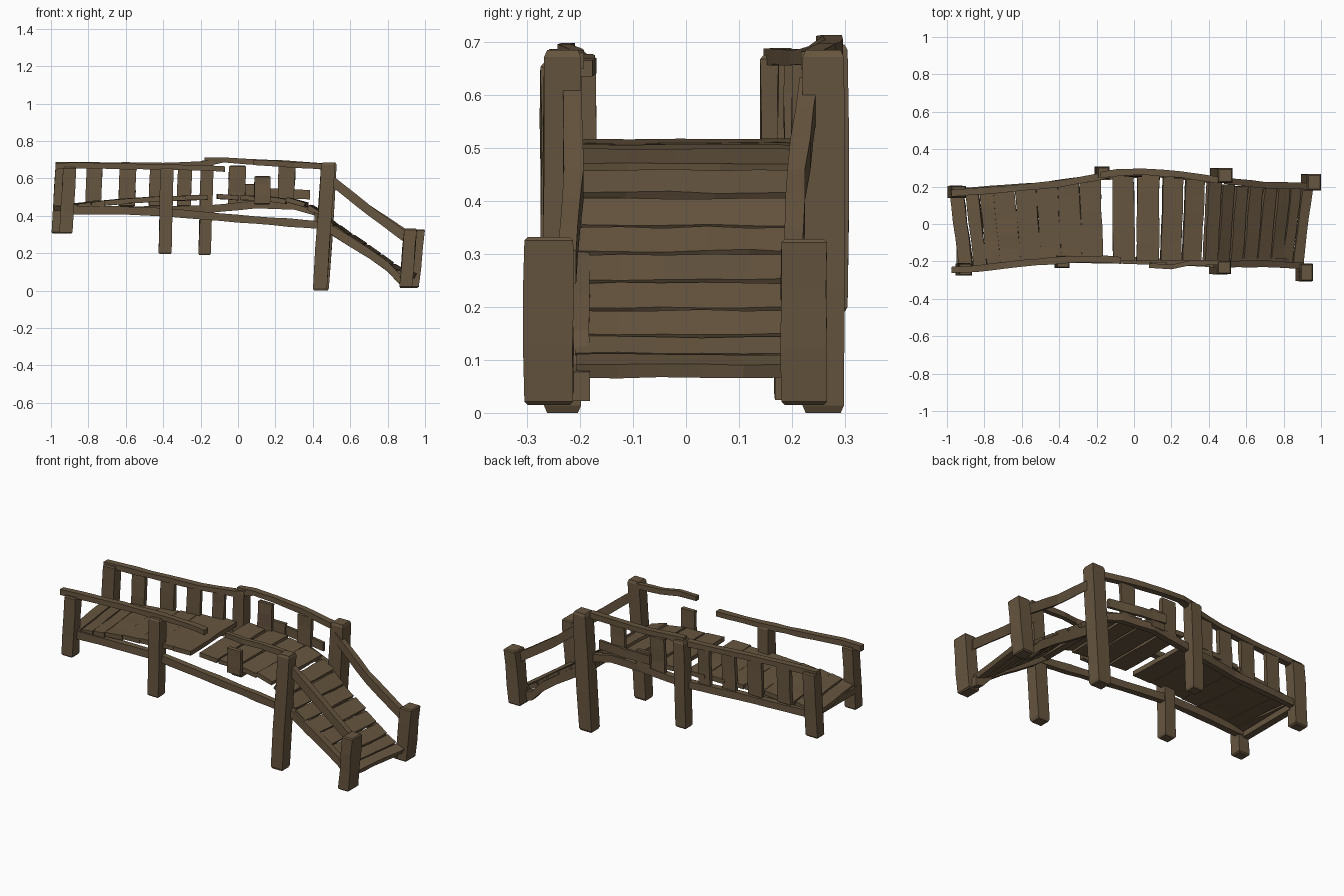
import bpy, bmesh, math, random
from mathutils import Vector

random.seed(4)
wood = bpy.data.materials.new("weathered brown wood")
wood.diffuse_color = (0.135, 0.092, 0.05, 1)


def j(a):
    return random.uniform(-a, a)


def lerp(pts, x):
    """Piecewise linear lookup in a list of (x, value)."""
    if x <= pts[0][0]:
        return pts[0][1]
    for (a, u), (b, v) in zip(pts, pts[1:]):
        if x <= b:
            return u + (v - u) * (x - a) / (b - a)
    return pts[-1][1]


def loft(name, rings):
    """Closed flat-shaded solid through rings of equal size."""
    bm = bmesh.new()
    loops = [[bm.verts.new(p) for p in r] for r in rings]
    n = len(loops[0])
    for a, b in zip(loops, loops[1:]):
        for i in range(n):
            k = (i + 1) % n
            bm.faces.new((a[i], a[k], b[k], b[i]))
    bm.faces.new(loops[0])
    bm.faces.new(loops[-1])
    bmesh.ops.recalc_face_normals(bm, faces=bm.faces)
    me = bpy.data.meshes.new(name)
    bm.to_mesh(me)
    bm.free()
    me.materials.append(wood)
    ob = bpy.data.objects.new(name, me)
    bpy.context.collection.objects.link(ob)
    return ob


def post(name, x0, x1, y0, y1, z0, z1, lean):
    """Upright post: x0..x1 at the foot, leaning by `lean` in x at the top."""
    rings = []
    for t in (0, 0.02, 0.35, 0.7, 0.98, 1):
        e = 0.006 if t in (0, 1) else 0
        m = 0.003 if 0.1 < t < 0.9 else 0
        dx = lean * t
        z = z0 + (z1 - z0) * t
        rings.append([(x + dx + j(m), y + j(m), z) for x, y in
                      ((x0 + e, y0 + e), (x1 - e, y0 + e), (x1 - e, y1 - e), (x0 + e, y1 - e))])
    loft(name, rings)


def beam(name, path, w, h, step=0.1):
    """Rough bar following (x, y, z) points, w thick in y and h thick in z."""
    pts = []
    for a, b in zip(path, path[1:]):
        a, b = Vector(a), Vector(b)
        n = max(1, round((b - a).length / step))
        pts += [a.lerp(b, i / n) for i in range(n)]
    pts.append(Vector(path[-1]))
    rings = []
    for p in pts:
        ww, hh = w / 2 + j(0.002), h / 2 + j(0.002)
        rings.append([(p.x, p.y + s * ww, p.z + t * hh) for s, t in ((-1, -1), (1, -1), (1, 1), (-1, 1))])
    loft(name, rings)


# Deck height and side edges along the bridge
DECK = [(-0.98, 0.45), (-0.8, 0.475), (-0.5, 0.5), (-0.1, 0.515), (0.15, 0.505), (0.32, 0.485),
        (0.43, 0.435), (0.5, 0.375), (0.85, 0.125), (0.93, 0.09)]
BACK = [(-1, 0.17), (-0.7, 0.185), (-0.4, 0.21), (-0.15, 0.255), (0.1, 0.265), (0.3, 0.245), (0.45, 0.21), (0.95, 0.18)]
FRONT = [(-1, -0.235), (-0.7, -0.22), (-0.4, -0.2), (0.1, -0.2), (0.95, -0.205)]


def plank(i, x, w):
    """Deck board lying across the bridge, tilted with the deck."""
    z = lerp(DECK, x)
    ang = math.atan2(lerp(DECK, x + 0.04) - lerp(DECK, x - 0.04), 0.08) + j(0.03)
    y0, y1 = lerp(FRONT, x) + j(0.006), lerp(BACK, x) + j(0.006)
    rings = []
    for k in range(6):
        t = k / 5
        y = y0 + (y1 - y0) * t
        dx = 0.055 * x * (t - 0.5)
        r = []
        for s, d in ((-1, 0), (1, 0), (1, -0.026), (-1, -0.026)):
            u = s * (w / 2 + j(0.003))
            v = d + j(0.0015)
            r.append((x + dx + u * math.cos(ang) - v * math.sin(ang), y,
                      z + u * math.sin(ang) + v * math.cos(ang)))
        rings.append(r)
    loft(f"deck_plank_{i}", rings)


boards = [(-0.925, 0.075), (-0.845, 0.07), (-0.77, 0.075)]
boards += [(-0.68 + 0.113 * i, 0.113) for i in range(5)]
boards += [(-0.055, 0.115), (0.075, 0.12), (0.205, 0.11), (0.32, 0.105), (0.425, 0.08)]
boards += [(0.495, 0.08), (0.565, 0.078), (0.64, 0.083), (0.715, 0.08), (0.785, 0.075), (0.845, 0.06), (0.905, 0.055)]
for i, (x, w) in enumerate(boards):
    plank(i, x, w)

# Posts, front side then back side
post("front_post_left", -0.955, -0.885, -0.275, -0.21, 0.305, 0.66, 0.02)
post("front_post_middle", -0.425, -0.355, -0.235, -0.17, 0.195, 0.655, 0.01)
post("front_post_tall", 0.4, 0.475, -0.268, -0.198, 0, 0.685, 0.045)
post("front_post_foot", 0.862, 0.93, -0.305, -0.213, 0.015, 0.332, 0.027)
post("back_post_left", -0.997, -0.92, 0.14, 0.203, 0.305, 0.675, 0.022)
post("back_post_middle", -0.212, -0.145, 0.24, 0.305, 0.19, 0.695, 0.015)
post("back_post_tall", 0.405, 0.485, 0.22, 0.298, 0, 0.685, 0.043)
post("back_post_foot", 0.892, 0.966, 0.18, 0.266, 0.015, 0.328, 0.034)

# Top rails: the front one is broken, the back one is two overlapping pieces
beam("front_rail_left", [(-0.975, -0.245, 0.665), (-0.85, -0.24, 0.67), (-0.6, -0.21, 0.665),
                         (-0.35, -0.19, 0.66), (-0.15, -0.188, 0.655), (-0.07, -0.195, 0.65)], 0.036, 0.03)
beam("front_rail_right", [(0.08, -0.222, 0.685), (0.2, -0.23, 0.68), (0.3, -0.208, 0.672), (0.46, -0.205, 0.665)], 0.028, 0.03)
beam("back_rail_left", [(-0.975, 0.165, 0.672), (-0.7, 0.185, 0.672), (-0.4, 0.215, 0.67),
                        (-0.2, 0.25, 0.675), (-0.08, 0.275, 0.698)], 0.036, 0.03)
beam("back_rail_right", [(-0.18, 0.262, 0.695), (-0.09, 0.275, 0.7), (0.05, 0.28, 0.69),
                         (0.25, 0.265, 0.68), (0.45, 0.235, 0.665)], 0.034, 0.03)
beam("front_rail_slope", [(0.48, -0.215, 0.605), (0.7, -0.212, 0.43), (0.91, -0.225, 0.275)], 0.034, 0.06)
beam("back_rail_slope", [(0.48, 0.232, 0.605), (0.7, 0.208, 0.43), (0.95, 0.202, 0.265)], 0.034, 0.06)

# Side beams under the deck
beam("front_beam", [(-0.93, -0.225, 0.43), (-0.65, -0.21, 0.43), (-0.4, -0.19, 0.42),
                    (0, -0.195, 0.385), (0.45, -0.215, 0.35)], 0.035, 0.042)
beam("back_beam", [(-0.95, 0.175, 0.43), (-0.5, 0.205, 0.43), (-0.17, 0.252, 0.435),
                   (0.1, 0.268, 0.46), (0.3, 0.25, 0.455), (0.44, 0.23, 0.415)], 0.035, 0.04)
for side, y in (("front", -0.2), ("back", 0.185)):
    beam(f"{side}_slope_beam", [(0.41, y, 0.395), (0.5, y, 0.325), (0.7, y, 0.2), (0.8, y, 0.13),
                                (0.86, y, 0.065), (0.91, y, 0.05)], 0.035, 0.055)

# Cross beams tying the post pairs together
for name, x, ya, yb, z in (("left", -0.93, -0.23, 0.16, 0.42), ("tall", 0.44, -0.22, 0.23, 0.375)):
    post(f"cross_beam_{name}", x - 0.02, x + 0.02, ya, yb, z - 0.02, z + 0.02, 0)

# Balusters on the back side
for i, (x, w) in enumerate(((-0.775, 0.085), (-0.595, 0.088), (-0.435, 0.085), (-0.29, 0.075), (-0.01, 0.09), (0.255, 0.09))):
    y = lerp(BACK, x) + 0.004
    post(f"back_baluster_{i}", x - w / 2, x + w / 2, y - 0.011, y + 0.011, 0.45, 0.668, 0.008)

# Patch boards on the back side, and the snapped baluster at the front
beam("patch_board_low", [(0.03, 0.288, 0.53), (0.2, 0.277, 0.52), (0.385, 0.25, 0.513)], 0.016, 0.05)
post("patch_board_short", 0.035, 0.12, 0.268, 0.286, 0.46, 0.57, 0)
post("front_broken_baluster", 0.085, 0.172, -0.226, -0.203, 0.462, 0.612, 0.003)
